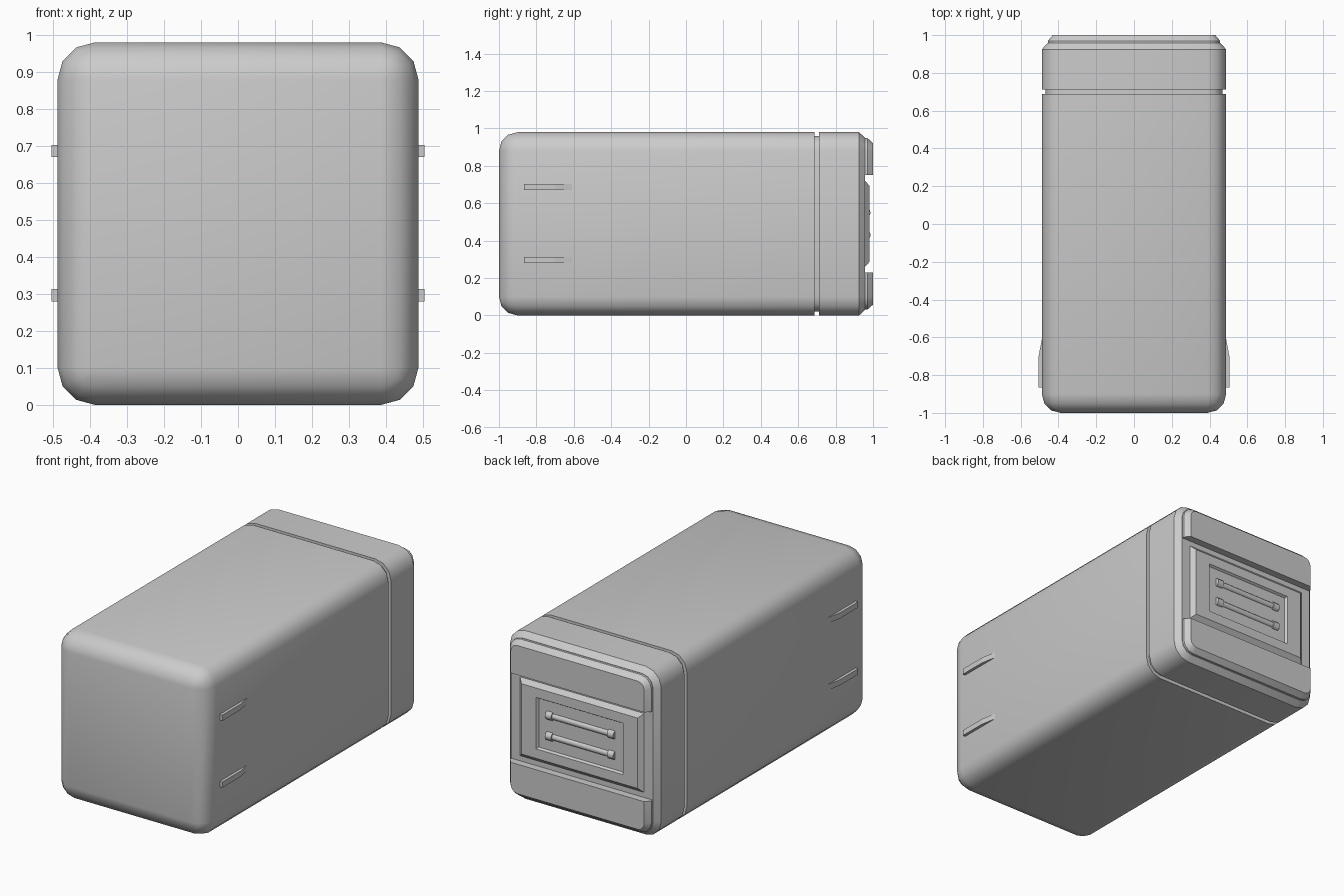
import bpy, bmesh
from math import cos, sin, pi, radians
from mathutils import Matrix, Vector

if "Cube" in bpy.data.objects:
    bpy.data.objects.remove(bpy.data.objects["Cube"])

CZ = 0.49  # height of the long axis


def finish(name, bm, angle=36):
    bmesh.ops.remove_doubles(bm, verts=bm.verts[:], dist=1e-5)
    bmesh.ops.recalc_face_normals(bm, faces=bm.faces[:])
    me = bpy.data.meshes.new(name)
    bm.to_mesh(me)
    bm.free()
    ob = bpy.data.objects.new(name, me)
    bpy.context.collection.objects.link(ob)
    bpy.ops.object.select_all(action='DESELECT')
    ob.select_set(True)
    bpy.context.view_layer.objects.active = ob
    bpy.ops.object.shade_smooth_by_angle(angle=radians(angle))
    return ob


def loft(rings):
    """Skin rounded rectangles (y, half width, half height, radius) along y."""
    bm = bmesh.new()
    loops = []
    for y, w, h, r in rings:
        loop = []
        for q, (sx, sz) in enumerate([(1, 1), (-1, 1), (-1, -1), (1, -1)]):
            for k in range(4):
                a = (q + k / 3) * pi / 2
                loop.append(bm.verts.new((sx * (w - r) + r * cos(a), y,
                                          CZ + sz * (h - r) + r * sin(a))))
        loops.append(loop)
    for a, b in zip(loops, loops[1:]):
        for i in range(16):
            j = (i + 1) % 16
            bm.faces.new((a[i], a[j], b[j], b[i]))
    bm.faces.new(loops[0])
    bm.faces.new(loops[-1])
    return bm


def ring(y, inset):
    return (y, 0.488 - inset, 0.49 - inset, max(0.1 - inset, 0))


# Main shell: rounded front, groove and chamfered rear cap
R = 0.1
front = [ring(-1 + R * (1 - cos(t)), R * (1 - sin(t)))
         for t in (0, pi / 6, pi / 3, pi / 2)]
rear = [ring(y, i) for y, i in
        [(0.688, 0), (0.688, 0.02), (0.712, 0.02), (0.712, 0),
         (0.925, 0), (0.957, 0.03)]]
finish("shell", loft(front + rear))

# Raised bumpers at top and bottom of the rear face
for name, s in (("upper_bumper", 1), ("lower_bumper", -1)):
    bm = loft([ring(0.95, 0.032), ring(0.97, 0.032), ring(1.0, 0.058)])
    cut = bmesh.ops.bisect_plane(bm, geom=bm.verts[:] + bm.edges[:] + bm.faces[:],
                                 plane_co=(0, 0, CZ + s * 0.26),
                                 plane_no=(0, 0, s), clear_inner=True)
    edges = [e for e in cut["geom_cut"] if isinstance(e, bmesh.types.BMEdge)]
    bmesh.ops.holes_fill(bm, edges=edges)
    finish(name, bm)

# Connector panel with chamfered rim and shallow recess
finish("connector_panel", loft([(0.95, 0.40, 0.23, 0), (0.957, 0.40, 0.23, 0),
                                (0.98, 0.375, 0.205, 0), (0.98, 0.28, 0.15, 0),
                                (0.967, 0.272, 0.142, 0)]), 20)

# Contact bars with collars at each end
for n, z in enumerate((0.43, 0.55)):
    bm = bmesh.new()
    for x, length, r in ((0, 0.40, 0.018), (-0.2, 0.04, 0.025), (0.2, 0.04, 0.025)):
        bmesh.ops.create_cone(bm, cap_ends=True, segments=12, radius1=r, radius2=r,
                              depth=length,
                              matrix=Matrix.Translation((x, 0.962, z))
                              @ Matrix.Rotation(pi / 2, 4, 'Y'))
    finish(f"contact_bar_{n + 1}", bm)

# Tapered guide ribs on both sides
profile = [(0.47, -0.865), (0.505, -0.865), (0.505, -0.70), (0.488, -0.61), (0.47, -0.61)]
for side, s in (("right", 1), ("left", -1)):
    for n, z in enumerate((0.28, 0.67)):
        bm = bmesh.new()
        face = bm.faces.new([bm.verts.new((s * x, y, z)) for x, y in profile])
        ext = bmesh.ops.extrude_face_region(bm, geom=[face])
        bmesh.ops.translate(bm, vec=Vector((0, 0, 0.033)),
                            verts=[v for v in ext["geom"] if isinstance(v, bmesh.types.BMVert)])
        finish(f"{side}_rib_{n + 1}", bm, 5)
